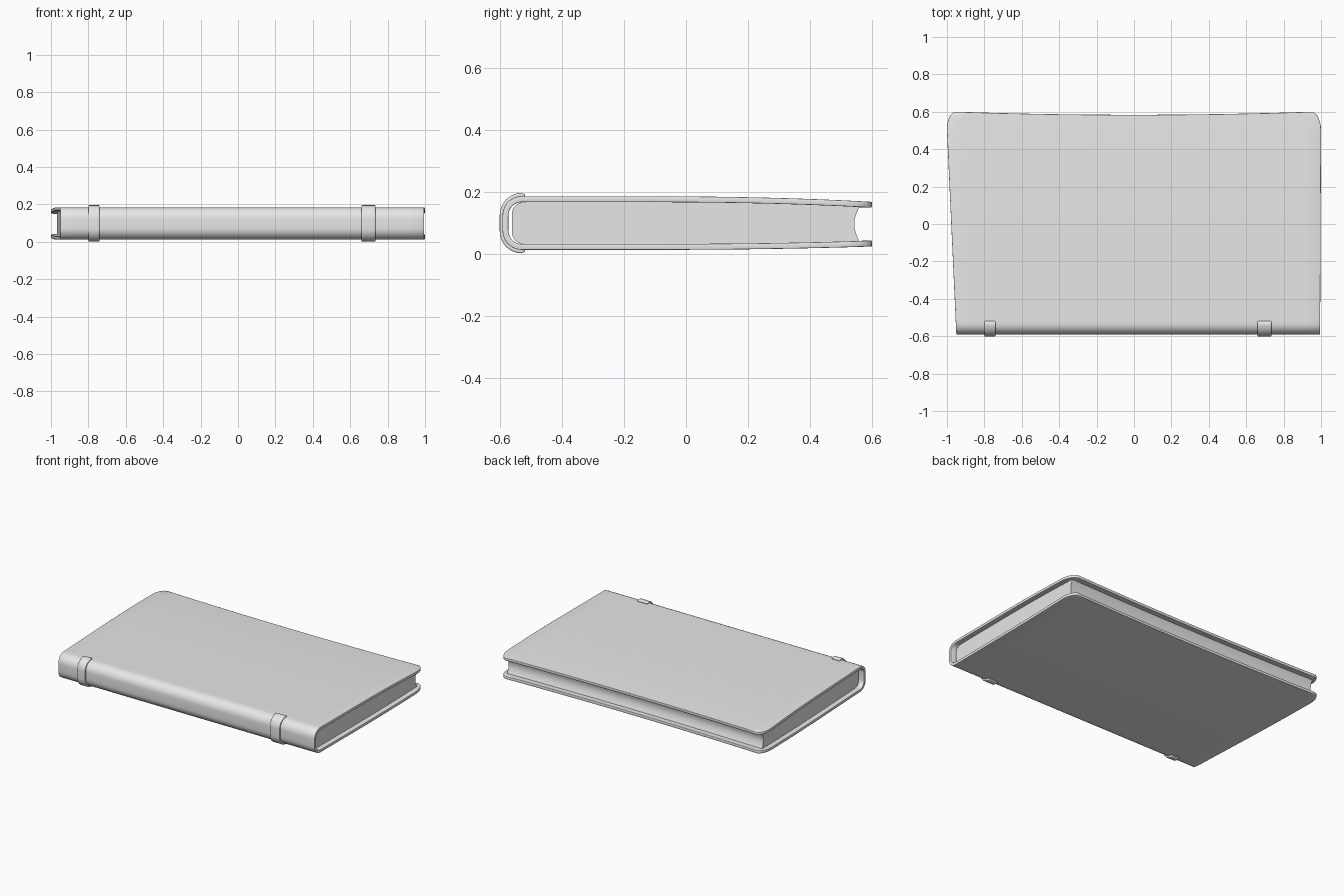
import bpy, bmesh, math

cube = bpy.data.objects.get("Cube")
if cube:
    bpy.data.objects.remove(cube, do_unlink=True)

grey = bpy.data.materials.new("plain_grey")
grey.use_nodes = True
grey.diffuse_color = (0.8, 0.8, 0.8, 1)
grey.node_tree.nodes["Principled BSDF"].inputs["Base Color"].default_value = (0.8, 0.8, 0.8, 1)

MID_Z = 0.0985
THICK = 0.019


def sag(y):
    """Boards curl towards the pages near the fore edge."""
    return max(0.0, (y + 0.2) / 0.8) ** 2.5


def top_z(y):
    return 0.185 - 0.018 * sag(y)


def bottom_z(y):
    return 0.012 + 0.011 * sag(y)


def left_x(y):
    return -0.95 - 0.05 * (y + 0.59) / 1.09


def right_x(y):
    return 0.995 + 0.005 * (y + 0.59) / 1.09


def corner(y):
    """Inset of the side edges at the rounded fore corners."""
    t = min(1.0, max(0.0, (y - 0.5) / 0.102))
    return 0.055 * (1 - math.sqrt(1 - t * t))


def bow(x, y):
    """The fore edge dips slightly along its middle."""
    return y - 0.018 * (1 - min(1, x * x)) * max(0, y / 0.6) ** 2


def spine_arc(cy, radius, half, steps=8):
    """Rounded U path from top to bottom around the spine."""
    pts = []
    for sign in (1, -1):
        for i in range(steps + 1):
            a = math.pi / 2 * i / steps
            if sign < 0:
                a = math.pi / 2 - a
            pts.append((cy - radius * math.sin(a),
                        MID_Z + sign * (half - radius + radius * math.cos(a))))
    return pts


def sweep(name, path, left, right, columns, closed=False):
    """Skin a y-z path across the width, with x limits that depend on y."""
    bm = bmesh.new()
    rows = []
    for y, z in path:
        x0, x1 = left(y), right(y)
        xs = [x0 + (x1 - x0) * i / columns for i in range(columns + 1)]
        rows.append([bm.verts.new((x, bow(x, y), z)) for x in xs])
    pairs = list(zip(rows, rows[1:]))
    if closed:
        pairs.append((rows[-1], rows[0]))
    for a, b in pairs:
        for i in range(columns):
            bm.faces.new((a[i], b[i], b[i + 1], a[i + 1]))
    if closed:
        bm.faces.new([r[0] for r in rows])
        bm.faces.new([r[-1] for r in rows])
        bmesh.ops.recalc_face_normals(bm, faces=bm.faces)
    mesh = bpy.data.meshes.new(name)
    bm.to_mesh(mesh)
    bm.free()
    mesh.materials.append(grey)
    obj = bpy.data.objects.new(name, mesh)
    bpy.context.collection.objects.link(obj)
    return obj


def thicken(obj, thickness, bevel):
    s = obj.modifiers.new("thickness", "SOLIDIFY")
    s.thickness = thickness
    s.offset = -1
    b = obj.modifiers.new("soft_edge", "BEVEL")
    b.width = bevel
    b.segments = 2
    b.limit_method = "ANGLE"
    b.angle_limit = math.radians(50)


def smooth(obj):
    bpy.ops.object.select_all(action="DESELECT")
    obj.select_set(True)
    bpy.context.view_layer.objects.active = obj
    bpy.ops.object.shade_smooth_by_angle(angle=math.radians(35))


# Cover: one wrapped sheet, top board, spine and bottom board
fore = [0.5 + 0.102 * math.cos(math.pi / 2 * i / 7) for i in range(8)]
flat = [0.5 - 1.0 * i / 14 for i in range(1, 15)]
board = fore + flat
path = [(y, top_z(y)) for y in board]
path += spine_arc(-0.53, 0.062, 0.0865)
path += [(y, bottom_z(y)) for y in reversed(board)]
cover = sweep("cover", path, lambda y: left_x(y) + corner(y),
              lambda y: right_x(y) - corner(y), 24)
thicken(cover, THICK, 0.003)
smooth(cover)

# Page block: rounded back, hollow fore edge, inset from the boards
ys = [0.56 - 1.06 * i / 14 for i in range(15)]
path = [(y, top_z(y) - THICK + 0.0005) for y in ys]
path += spine_arc(-0.524, 0.038, 0.067)
path += [(y, bottom_z(y) + THICK - 0.0005) for y in reversed(ys)]
z0, z1 = path[-1][1], path[0][1]
for i in range(1, 10):
    t = i / 10
    path.append((0.56 - 0.016 * math.sin(math.pi * t), z0 + (z1 - z0) * t))
pages = sweep("page_block", path, lambda y: left_x(y) + 0.035,
              lambda y: right_x(y) - 0.035, 16, closed=True)
smooth(pages)

# Raised bands wrapped around the spine
for name, x0, x1 in (("right_spine_band", -0.80, -0.74),
                     ("left_spine_band", 0.66, 0.735)):
    path = [(-0.518, MID_Z + 0.091)] + spine_arc(-0.53, 0.071, 0.0975) \
        + [(-0.518, MID_Z - 0.091)]
    band = sweep(name, path, lambda y: x0, lambda y: x1, 4)
    thicken(band, 0.014, 0.004)
    smooth(band)
